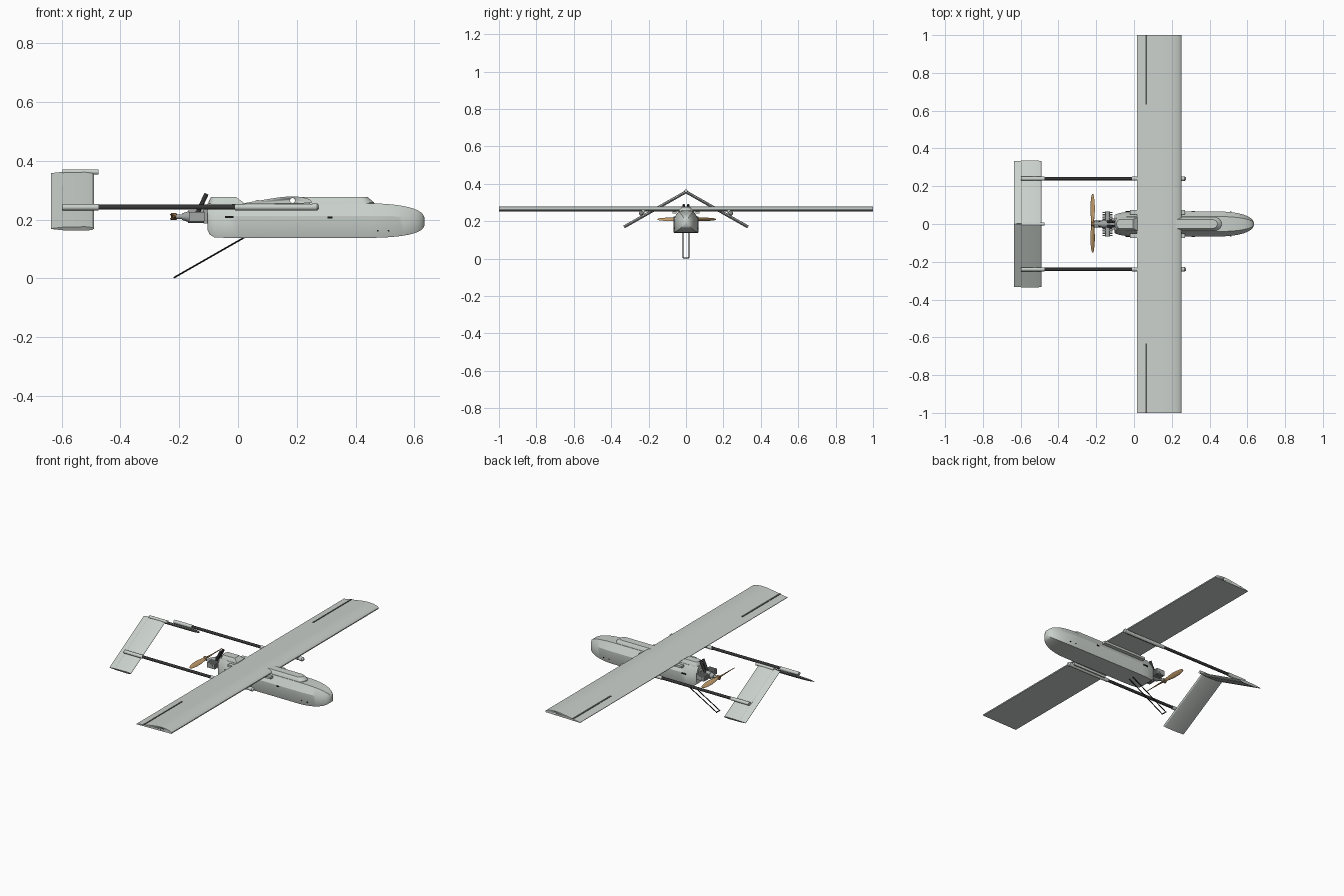
import bpy, bmesh, math
from mathutils import Vector, Matrix

if "Cube" in bpy.data.objects:
    bpy.data.objects.remove(bpy.data.objects["Cube"])


def material(name, rgb):
    m = bpy.data.materials.new(name)
    m.diffuse_color = (*rgb, 1)
    m.use_nodes = True
    m.node_tree.nodes["Principled BSDF"].inputs["Base Color"].default_value = m.diffuse_color
    return m


GREY = material("light_grey_green", (0.585, 0.63, 0.595))
CARBON = material("carbon_dark", (0.035, 0.035, 0.037))
BLACK = material("black", (0.008, 0.008, 0.008))
GAP = material("gap_grey", (0.085, 0.088, 0.082))
METAL = material("engine_grey", (0.36, 0.38, 0.37))
WOOD = material("propeller_wood", (0.58, 0.36, 0.16))
BROWN = material("hub_brown", (0.24, 0.13, 0.06))


def finish(name, bm, mat, angle=30):
    bmesh.ops.recalc_face_normals(bm, faces=bm.faces)
    me = bpy.data.meshes.new(name)
    bm.to_mesh(me)
    bm.free()
    me.materials.append(mat)
    me.shade_smooth()
    me.set_sharp_from_angle(angle=math.radians(angle))
    ob = bpy.data.objects.new(name, me)
    bpy.context.collection.objects.link(ob)
    return ob


def loft(name, rings, mat, angle=30):
    """Skin closed rings of equal length and cap both ends."""
    bm = bmesh.new()
    vs = [[bm.verts.new(p) for p in r] for r in rings]
    n = len(rings[0])
    for a, b in zip(vs, vs[1:]):
        for i in range(n):
            j = (i + 1) % n
            bm.faces.new((a[i], a[j], b[j], b[i]))
    bm.faces.new(vs[0])
    bm.faces.new(vs[-1])
    return finish(name, bm, mat, angle)


def tube(name, p0, p1, r, mat, r2=None, n=16):
    p0, p1 = Vector(p0), Vector(p1)
    d = p1 - p0
    bm = bmesh.new()
    bmesh.ops.create_cone(bm, cap_ends=True, segments=n, radius1=r,
                          radius2=r if r2 is None else r2, depth=d.length,
                          matrix=Matrix.Translation((p0 + p1) / 2) @ d.to_track_quat('Z', 'Y').to_matrix().to_4x4())
    return finish(name, bm, mat)


def box(name, lo, hi, mat, rot=None):
    c = [(a + b) / 2 for a, b in zip(lo, hi)]
    s = [b - a for a, b in zip(lo, hi)]
    bm = bmesh.new()
    bmesh.ops.create_cube(bm, size=1, matrix=Matrix.Translation(c) @ (rot or Matrix()) @ Matrix.Diagonal((*s, 1)))
    return finish(name, bm, mat)


# Fuselage: flat-sided section with bevelled top, lofted along x to a rounded nose
half = [(0.97, 0), (1, 0.03), (1, 0.64), (0.60, 1)]
section = half + [(-u, v) for u, v in reversed(half)]
stations = [(-0.104, 0.045, 0.165, 0.255), (-0.097, 0.051, 0.150, 0.255), (-0.08, 0.057, 0.139, 0.255),
            (-0.04, 0.064, 0.138, 0.255), (0.0, 0.066, 0.138, 0.255), (0.25, 0.066, 0.138, 0.255)]
for k in range(13):
    t = math.radians(k * 89.6 / 12)
    c = math.cos(t)
    stations.append((0.45 + 0.185 * math.sin(t), 0.066 * c ** 0.85, 0.195 - 0.057 * c ** 0.6, 0.195 + 0.06 * c ** 0.7))
loft("fuselage", [[(x, u * w, zb + v * (zt - zb)) for u, v in section] for x, w, zb, zt in stations], GREY)


# Raised hatches fore and aft of the wing
def hatch(name, x0, x1, front_round):
    rings = []
    for w, z, inset in ((0.037, 0.250, 0), (0.036, 0.258, 0.002), (0.023, 0.276, 0.026)):
        ring = []
        for k in range(17):
            a = -math.pi / 2 + math.pi * k / 16
            ring.append((math.cos(a) * w * 1.1, math.sin(a) * w, z))
        if front_round:
            ring = [(x1 - inset * 0.3 - 0.041 + x, y, z) for x, y, z in ring] + [(x0, w, z), (x0, -w, z)]
        else:
            ring = [(x0 + 0.026 - x * 0.6, y, z) for x, y, z in ring] + [(x1 - inset, w, z), (x1 - inset, -w, z)]
        rings.append(ring)
    loft(name, rings, GREY)


hatch("front_hatch", 0.2, 0.465, True)
hatch("rear_hatch", -0.103, 0.02, False)

# Wing: flat-bottomed airfoil with a hollow spar hole
airfoil = [(0.015, 0.252), (0.25, 0.256), (0.2505, 0.262), (0.246, 0.267), (0.235, 0.272), (0.215, 0.277),
           (0.185, 0.279), (0.15, 0.277), (0.11, 0.271), (0.065, 0.2635), (0.015, 0.255)]
wing = loft("wing", [[(x, y, z) for x, z in airfoil] for y in (-1, 1)], GREY)
cutter = tube("spar_hole_cutter", (0.185, -1.1, 0.265), (0.185, 1.1, 0.265), 0.0085, GREY)
cutter.hide_render = True
cutter.hide_viewport = True
mod = wing.modifiers.new("spar_hole", 'BOOLEAN')
mod.operation = 'DIFFERENCE'
mod.object = cutter

# Parts repeated on both sides
for s, side in ((1, "left"), (-1, "right")):
    y = 0.24 * s

    def span(a, b):
        return sorted((a * s, b * s))

    # Aileron gap
    a, b = span(0.633, 1.0)
    box(side + "_aileron_gap", (0.060, a, 0.2605), (0.070, b, 0.2655), GAP,
        Matrix.Rotation(-math.radians(9), 4, 'Y'))

    # Tail boom with its sleeves
    tube(side + "_boom", (-0.5, y, 0.242), (0.02, y, 0.242), 0.0085, CARBON)
    tube(side + "_front_sleeve", (-0.01, y, 0.242), (0.258, y, 0.242), 0.0105, GREY)
    tube(side + "_sleeve_cap", (0.252, y, 0.243), (0.268, y, 0.243), 0.0125, GREY)
    tube(side + "_sleeve_tip", (0.268, y, 0.243), (0.276, y, 0.243), 0.0125, GREY, 0.006)
    tube(side + "_rear_sleeve", (-0.597, y, 0.242), (-0.475, y, 0.242), 0.0105, GREY)
    a, b = span(0.222, 0.236)
    box(side + "_boom_saddle", (0.02, a, 0.240), (0.245, b, 0.256), GREY)

    # Inverted V tail panel: thin airfoil swept from apex to tip
    prof = [(-0.636, -0.001), (-0.597, -0.006), (-0.52, -0.008), (-0.496, -0.005), (-0.490, 0.0),
            (-0.496, 0.005), (-0.52, 0.008), (-0.597, 0.006), (-0.636, 0.001)]
    nrm = Vector((0, s * 0.5, 0.866))
    rings = [[Vector((x, py * s, pz)) + nrm * h for x, h in prof] for py, pz in ((0.0, 0.357), (0.332, 0.169))]
    loft(side + "_tail_panel", rings, GREY)
    # Ruddervator hinge line
    hinge = [Vector((-0.597, py * s, pz)) + nrm * 0.0055 for py, pz in ((0.01, 0.351), (0.325, 0.173))]
    tube(side + "_tail_hinge", hinge[0], hinge[1], 0.0010, METAL, n=6)

    # Wing mounting rail, side vents and screws on the fuselage
    a, b = span(0.050, 0.073)
    box(side + "_wing_rail", (-0.02, a, 0.240), (0.27, b, 0.253), GREY)
    a, b = span(0.062, 0.068)
    box(side + "_rear_vent", (-0.045, a, 0.205), (-0.015, b, 0.212), BLACK)
    box(side + "_front_vent", (0.305, a, 0.204), (0.322, b, 0.211), BLACK)
    for i, (x, z) in enumerate(((0.475, 0.162), (0.512, 0.162))):
        tube(f"{side}_screw_{i}", (x, 0.055 * s, z), (x, 0.0672 * s, z), 0.003, BLACK, n=8)

    # Engine cylinder with cooling block and head, and upright exhaust
    tube(side + "_cylinder", (-0.14, 0, 0.21), (-0.14, 0.066 * s, 0.21), 0.014, METAL)
    for i in range(5):
        f = (0.024 + 0.009 * i) * s
        box(f"{side}_fin_{i}", (-0.166, f - 0.003, 0.194), (-0.114, f + 0.003, 0.226), METAL)
    tube(side + "_exhaust", (-0.138, 0.012 * s, 0.222), (-0.107, 0.012 * s, 0.288), 0.0075, CARBON)

    # Skid leg
    tube(side + "_skid_leg", (0.03, 0.015 * s, 0.144), (-0.217, 0.015 * s, 0.003), 0.0027, BLACK, n=8)

    # Propeller blade, twisted towards the tip
    rings = []
    for r, chord, thick, tw in ((0.0, 0.014, 0.012, 60), (0.03, 0.022, 0.009, 58), (0.07, 0.030, 0.006, 54),
                                (0.11, 0.028, 0.005, 50), (0.145, 0.018, 0.004, 48), (0.156, 0.007, 0.003, 48)):
        ring = []
        for k in range(12):
            t = math.tau * k / 12
            u, v = math.cos(t) * chord / 2, math.sin(t) * thick / 2
            c, d = math.cos(math.radians(tw)), math.sin(math.radians(tw))
            ring.append((-0.219 + v * c + u * d, r * s + 0.004, 0.21 + (u * c - v * d) * s))
        rings.append(ring)
    loft(side + "_propeller_blade", rings, WOOD)

# Tail apex joint and skid cross bar
tube("tail_apex_rod", (-0.597, 0, 0.362), (-0.475, 0, 0.362), 0.009, GREY)
tube("skid_cross_bar", (-0.217, -0.017, 0.003), (-0.217, 0.017, 0.003), 0.003, BLACK, n=8)

# Engine core, mount and propeller hub
box("engine_mount", (-0.118, -0.03, 0.186), (-0.1, 0.03, 0.234), METAL)
tube("crankcase", (-0.17, 0, 0.21), (-0.105, 0, 0.21), 0.021, METAL)
tube("crankcase_nose", (-0.19, 0, 0.21), (-0.17, 0, 0.21), 0.011, METAL, 0.018)
tube("propeller_shaft", (-0.225, 0, 0.21), (-0.185, 0, 0.21), 0.008, METAL)
tube("propeller_hub", (-0.228, 0, 0.21), (-0.209, 0, 0.21), 0.012, BROWN)
